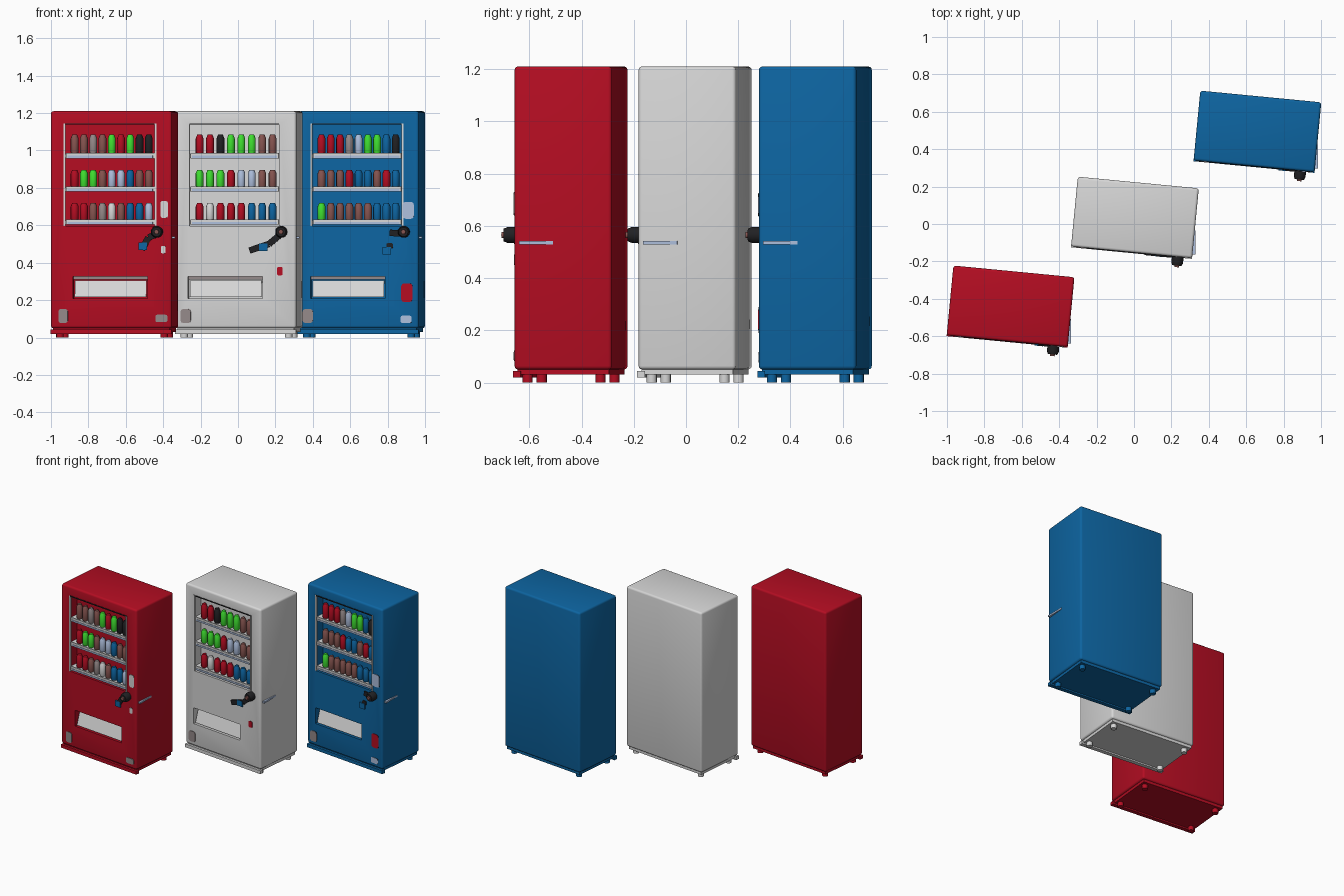
import bpy, bmesh, math
from mathutils import Matrix, Vector

if "Cube" in bpy.data.objects:
    bpy.data.objects.remove(bpy.data.objects["Cube"])

W, D, TOP = 0.65, 0.375, 1.21
FRONT = -D / 2
TURN = math.radians(-5.5)


def material(name, rgb):
    m = bpy.data.materials.new(name)
    m.use_nodes = True
    m.diffuse_color = (*rgb, 1)
    bsdf = next(n for n in m.node_tree.nodes if n.type == "BSDF_PRINCIPLED")
    bsdf.inputs["Base Color"].default_value = (*rgb, 1)
    return m


MATS = {
    "red": material("red", (0.46, 0.004, 0.016)),
    "white": material("white", (0.68, 0.68, 0.68)),
    "blue": material("blue", (0.004, 0.13, 0.36)),
    "black": material("black", (0.015, 0.015, 0.017)),
    "green": material("green", (0.05, 0.75, 0.03)),
    "brown": material("brown", (0.24, 0.09, 0.08)),
    "pale": material("pale_blue", (0.42, 0.52, 0.72)),
    "grey": material("warm_grey", (0.30, 0.25, 0.25)),
}


def box(bm, x0, x1, y0, y1, z0, z1, index=0):
    size = Vector((x1 - x0, y1 - y0, z1 - z0))
    centre = Vector((x0 + x1, y0 + y1, z0 + z1)) / 2
    verts = bmesh.ops.create_cube(bm, size=1)["verts"]
    for v in verts:
        v.co = Vector(a * b for a, b in zip(v.co, size)) + centre
    for f in {f for v in verts for f in v.link_faces}:
        f.material_index = index
    return verts


def tube(bm, x, y, z, rings, axis="Z", index=0, sides=10):
    """Capped tube from (height, radius) rings, along z or toward the front."""
    rot = Matrix.Rotation(math.pi / 2, 4, "X") if axis == "Y" else Matrix()
    loops = []
    for h, r in rings:
        loops.append([bm.verts.new(rot @ Vector((r * math.cos(a), r * math.sin(a), h)) + Vector((x, y, z)))
                      for a in (2 * math.pi * i / sides for i in range(sides))])
    faces = [bm.faces.new(loops[0][::-1]), bm.faces.new(loops[-1])]
    for low, high in zip(loops, loops[1:]):
        for i in range(sides):
            j = (i + 1) % sides
            faces.append(bm.faces.new((low[i], low[j], high[j], high[i])))
    for f in faces:
        f.material_index = index


def finish(name, bm, colours, place, smooth=True):
    mesh = bpy.data.meshes.new(name)
    bm.to_mesh(mesh)
    bm.free()
    for c in colours:
        mesh.materials.append(MATS[c])
    if smooth:
        mesh.shade_smooth()
        mesh.set_sharp_from_angle(angle=math.radians(40))
    ob = bpy.data.objects.new(name, mesh)
    bpy.context.collection.objects.link(ob)
    ob.location = (*place, 0)
    ob.rotation_euler.z = TURN
    return ob


def cabinet(label, colour, place, slot):
    # Rounded shell with a display window and a delivery slot cut into it
    bm = bmesh.new()
    box(bm, -W / 2, W / 2, FRONT, -FRONT, 0.05, TOP)
    bmesh.ops.bevel(bm, geom=bm.edges[:], offset=0.014, segments=3, profile=0.5, affect="EDGES")
    shell = finish(label + "_cabinet", bm, [colour], place)
    bm = bmesh.new()
    box(bm, *WINDOW[:2], FRONT - 0.1, FRONT + 0.075, *WINDOW[2:])
    box(bm, slot, slot + 0.4, FRONT - 0.1, FRONT + 0.05, 0.21, 0.325)
    cutter = finish(label + "_cutter", bm, [colour], place, False)
    cutter.hide_render = True
    mod = shell.modifiers.new("openings", "BOOLEAN")
    mod.object, mod.operation, mod.solver = cutter, "DIFFERENCE", "EXACT"
    bpy.context.view_layer.update()
    cut = bpy.data.meshes.new_from_object(shell.evaluated_get(bpy.context.evaluated_depsgraph_get()))
    shell.modifiers.clear()
    shell.data = cut
    cut.set_sharp_from_angle(angle=math.radians(40))
    bpy.data.objects.remove(cutter)

    # Plinth, front sill and feet
    bm = bmesh.new()
    box(bm, -W / 2 + 0.012, W / 2 - 0.012, FRONT + 0.012, -FRONT - 0.012, 0.03, 0.06)
    box(bm, -W / 2, W / 2, FRONT - 0.004, FRONT + 0.025, 0.02, 0.044)
    for x in (-0.28, 0.28):
        for y in (-0.14, 0.14):
            tube(bm, x, y, 0, [(0, 0.02), (0.035, 0.02)])
    finish(label + "_base", bm, [colour], place)


def display(label, place, rows):
    x0, x1, z0, z1 = WINDOW
    # Thin window surround
    bm = bmesh.new()
    y = (FRONT - 0.003, FRONT + 0.012)
    for side in (x0, x1 - 0.009):
        box(bm, side, side + 0.009, *y, z0, z1)
    box(bm, x0, x1, *y, z1 - 0.007, z1, 1)
    finish(label + "_window_frame", bm, ["white", "black"], place, False)
    # Shelves with a pale price strip, and their cans
    shelves, drinks = bmesh.new(), bmesh.new()
    used = sorted({c for row in rows for c in row.split()})
    for row, z, height in zip(rows, SHELVES, (0.105, 0.095, 0.095)):
        box(shelves, x0, x1, FRONT + 0.012, FRONT + 0.075, z - 0.02, z)
        box(shelves, x0 + 0.012, x1 - 0.012, FRONT + 0.004, FRONT + 0.012, z - 0.022, z + 0.006)
        box(shelves, x0 + 0.02, x1 - 0.02, FRONT + 0.001, FRONT + 0.004, z - 0.02, z - 0.008, 1)
        names = row.split()
        step = (x1 - x0 - 0.05) / len(names)
        for i, c in enumerate(names):
            tube(drinks, x0 + 0.03 + step * (i + 0.5), FRONT + 0.04, z,
                 [(0, 0.017), (0.008, 0.021), (height * 0.8, 0.021), (height, 0.013)], index=used.index(c))
    finish(label + "_shelves", shelves, ["white", "pale"], place, False)
    finish(label + "_cans", drinks, used, place)


def fittings(label, colour, place, slot, tail, patch):
    # Delivery flap, leaning inside its slot under a dark hinge
    bm = bmesh.new()
    for v in box(bm, slot + 0.008, slot + 0.392, FRONT + 0.008, FRONT + 0.014, 0.217, 0.305):
        if v.co.z > 0.3:
            v.co.y += 0.028
    box(bm, slot, slot + 0.4, FRONT + 0.03, FRONT + 0.05, 0.31, 0.325, 1)
    finish(label + "_delivery_flap", bm, ["white", "grey"], place, False)
    # Coin unit: round knob with a lever plate sloping down to the left
    bm = bmesh.new()
    tube(bm, 0.248, FRONT + 0.005, 0.565, [(0, 0.03), (0.035, 0.032), (0.052, 0.025)], "Y", sides=14)
    tube(bm, 0.248, FRONT - 0.04, 0.565, [(0, 0.014), (0.016, 0.012)], "Y", 1)
    for a, b in zip(tail, tail[1:]):
        along = Vector((b[0] - a[0], 0, b[1] - a[1]))
        across = Vector((-along.z, 0, along.x)).normalized() * 0.017
        for v in box(bm, 0, 1, FRONT - 0.008, FRONT, -1, 1):
            v.co = Vector((a[0], v.co.y, a[1])) + along * v.co.x + across * v.co.z
    if patch:
        box(bm, patch[0] - 0.022, patch[0] + 0.022, FRONT - 0.009, FRONT, patch[1] - 0.02, patch[1] + 0.02, 2)
    finish(label + "_coin_unit", bm, ["black", "brown", "blue"], place)
    # Thin catch on the left side, splayed toward the front
    bm = bmesh.new()
    for v in box(bm, W / 2 - 0.005, W / 2 + 0.003, FRONT + 0.02, FRONT + 0.15, 0.529, 0.541):
        if v.co.y < FRONT + 0.05 and v.co.x > W / 2:
            v.co.x += 0.013
    finish(label + "_side_catch", bm, ["pale"], place, False)


def stickers(label, place, items):
    bm = bmesh.new()
    used = sorted({i[0] for i in items})
    for c, x, z, w, h in items:
        verts = box(bm, x - w / 2, x + w / 2, FRONT - 0.004, FRONT + 0.002, z - h / 2, z + h / 2, used.index(c))
        edges = {e for v in verts for e in v.link_edges if abs(e.verts[0].co.y - e.verts[1].co.y) > 0.001}
        bmesh.ops.bevel(bm, geom=list(edges), offset=min(w, h) * 0.25, segments=2, profile=0.5, affect="EDGES")
    finish(label + "_stickers", bm, used, place, False)


WINDOW = (-0.255, 0.243, 0.595, 1.145)
SHELVES = (0.98, 0.802, 0.625)

MACHINES = [
    dict(label="red_machine", colour="red", place=(-0.66, -0.44), slot=-0.205,
         rows=["brown brown grey brown green red green black black",
               "red green green brown pale pale blue brown brown",
               "red red brown grey white brown blue blue pale"],
         tail=[(0.24, 0.55), (0.2, 0.535), (0.165, 0.47)], patch=(0.17, 0.487),
         stickers=[("white", 0.285, 0.685, 0.04, 0.09), ("white", 0.28, 0.47, 0.025, 0.04),
                   ("grey", -0.258, 0.115, 0.05, 0.075), ("grey", 0.27, 0.102, 0.065, 0.04)]),
    dict(label="white_machine", colour="white", place=(0.005, 0.035), slot=-0.255,
         rows=["red red black green green green brown brown",
               "green green green red pale pale brown brown",
               "red white red red red blue blue blue"],
         tail=[(0.24, 0.55), (0.18, 0.5), (0.075, 0.465)], patch=(0.15, 0.482),
         stickers=[("red", 0.238, 0.355, 0.03, 0.045), ("grey", -0.268, 0.115, 0.055, 0.075)]),
    dict(label="blue_machine", colour="blue", place=(0.66, 0.495), slot=-0.255,
         rows=["red red red grey pale green green blue black",
               "brown brown brown red blue blue brown red blue",
               "green brown brown brown brown brown blue blue blue"],
         tail=[(0.24, 0.555), (0.17, 0.56)], patch=(0.155, 0.465),
         stickers=[("pale", 0.27, 0.68, 0.06, 0.09), ("red", 0.262, 0.24, 0.06, 0.1),
                   ("grey", -0.27, 0.115, 0.055, 0.075), ("pale", 0.258, 0.097, 0.06, 0.04),
                   ("black", 0.17, 0.49, 0.035, 0.03)]),
]

for m in MACHINES:
    cabinet(m["label"], m["colour"], m["place"], m["slot"])
    display(m["label"], m["place"], m["rows"])
    fittings(m["label"], m["colour"], m["place"], m["slot"], m["tail"], m["patch"])
    stickers(m["label"], m["place"], m["stickers"])
